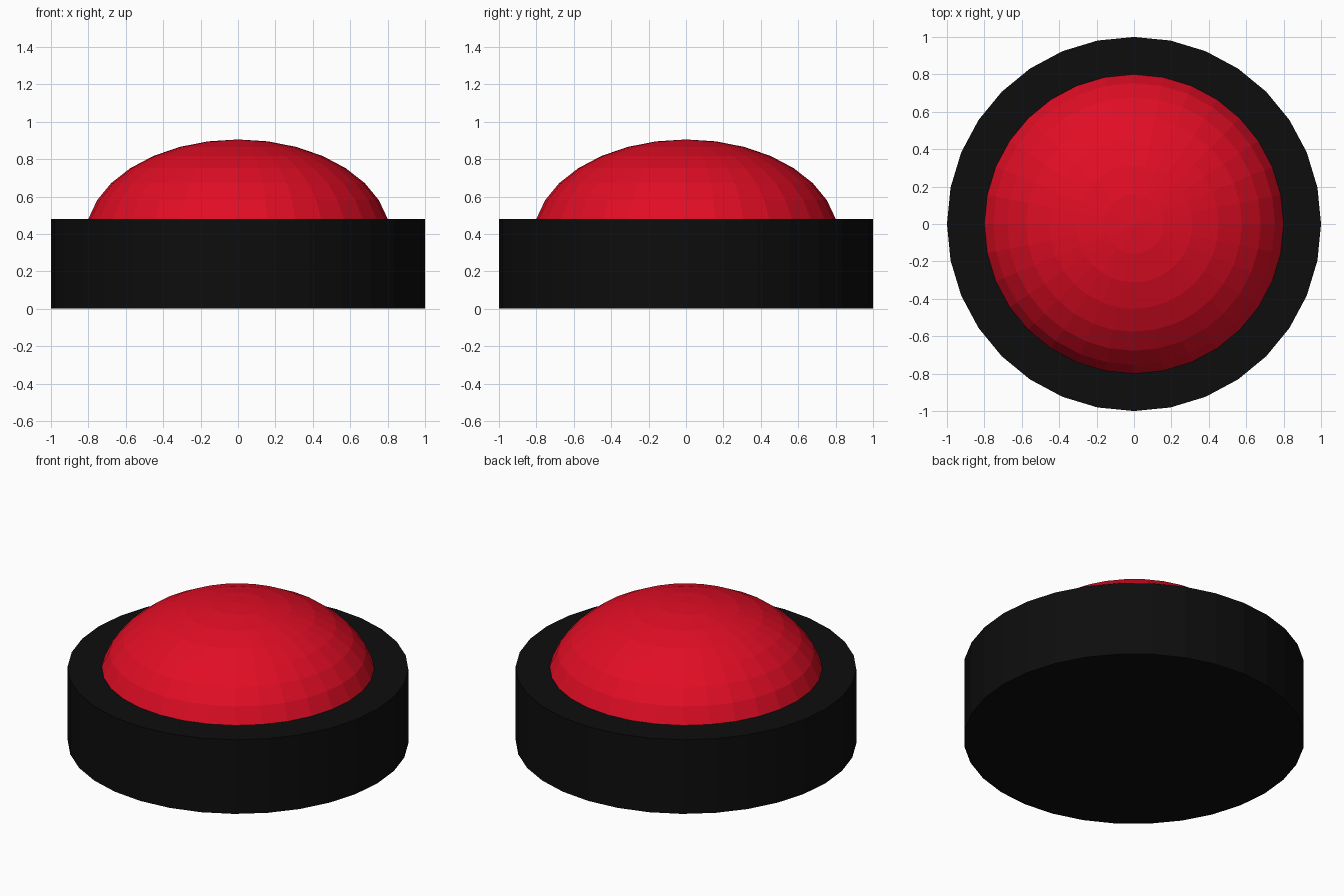
import bpy
import bmesh

cube = bpy.data.objects.get("Cube")
if cube:
    bpy.data.objects.remove(cube, do_unlink=True)

SIDES = 32


def make_material(name, rgb):
    mat = bpy.data.materials.new(name)
    mat.use_nodes = True
    color = (*rgb, 1.0)
    mat.diffuse_color = color
    mat.node_tree.nodes["Principled BSDF"].inputs["Base Color"].default_value = color
    return mat


# Round base
base_height = 0.48
bpy.ops.mesh.primitive_cylinder_add(vertices=SIDES, radius=1.0, depth=base_height,
                                    location=(0, 0, base_height / 2))
base = bpy.context.object
base.name = "button_base"
base.data.materials.append(make_material("black plastic", (0.004, 0.004, 0.004)))

# Domed push button: upper half of a flattened sphere, sunk into the base
bm = bmesh.new()
bmesh.ops.create_uvsphere(bm, u_segments=SIDES, v_segments=16, radius=1.0)
lower = [v for v in bm.verts if v.co.z < -0.01]
bmesh.ops.delete(bm, geom=lower, context='VERTS')
bmesh.ops.scale(bm, vec=(0.815, 0.815, 0.525), verts=bm.verts)
mesh = bpy.data.meshes.new("button_dome")
bm.to_mesh(mesh)
bm.free()
dome = bpy.data.objects.new("button_dome", mesh)
dome.location.z = 0.38
bpy.context.collection.objects.link(dome)
mesh.materials.append(make_material("bright red", (0.75, 0.004, 0.018)))
